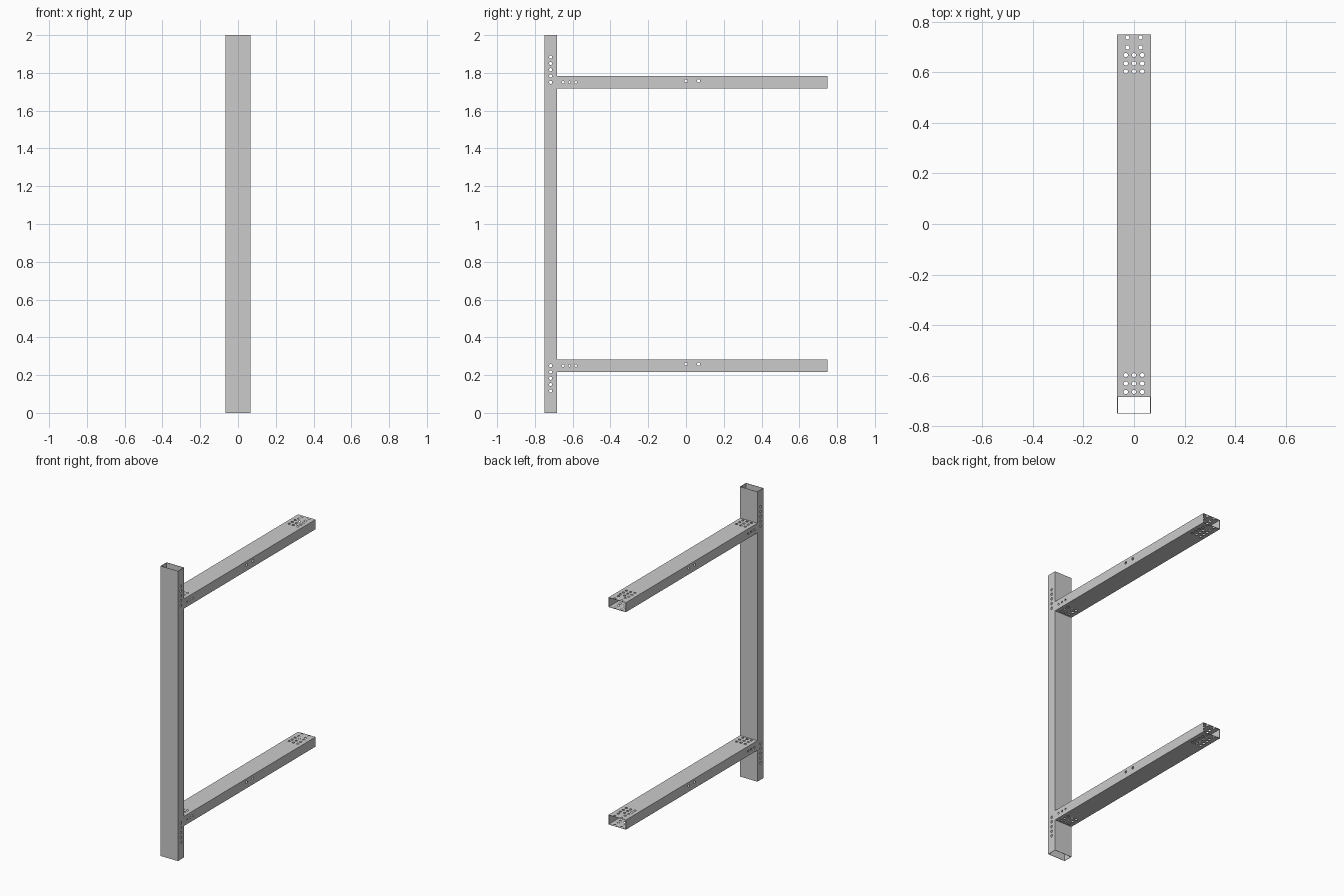
import bpy, bmesh
from mathutils import Matrix, Vector
from math import pi

if "Cube" in bpy.data.objects:
    bpy.data.objects.remove(bpy.data.objects["Cube"])

U = 2 / 60            # one module: tube is 4 x 2 modules
WALL = 0.0025
R_BIG, R_SMALL = 0.0085, 0.0065


def rect_tube(name, half_a, half_b, length):
    """Open rectangular tube along local z, starting at 0."""
    bm = bmesh.new()
    corners = [(-1, -1), (1, -1), (1, 1), (-1, 1)]
    rings = []
    for inset in (0, WALL):
        for z in (0, length):
            rings.append([bm.verts.new((sx * (half_a - inset), sy * (half_b - inset), z))
                          for sx, sy in corners])
    out0, out1, in0, in1 = rings
    for lo, hi in ((out0, out1), (in1, in0), (in0, out0), (out1, in1)):
        for i in range(4):
            j = (i + 1) % 4
            bm.faces.new((lo[i], lo[j], hi[j], hi[i]))
    bmesh.ops.recalc_face_normals(bm, faces=bm.faces)
    me = bpy.data.meshes.new(name)
    bm.to_mesh(me)
    bm.free()
    ob = bpy.data.objects.new(name, me)
    bpy.context.collection.objects.link(ob)
    return ob


def drill(ob, axis, holes):
    """Drill through-holes (position, radius) along world axis X or Z."""
    bm = bmesh.new()
    turn = Matrix.Rotation(pi / 2, 4, 'Y') if axis == 'X' else Matrix()
    for pos, r in holes:
        bmesh.ops.create_cone(bm, cap_ends=True, segments=16, radius1=r, radius2=r,
                              depth=0.2, matrix=Matrix.Translation(Vector(pos)) @ turn)
    me = bpy.data.meshes.new("hole_cutter")
    bm.to_mesh(me)
    bm.free()
    cutter = bpy.data.objects.new("hole_cutter", me)
    cutter.hide_render = True
    bpy.context.collection.objects.link(cutter)
    mod = ob.modifiers.new("holes", 'BOOLEAN')
    mod.operation, mod.solver, mod.object = 'DIFFERENCE', 'EXACT', cutter
    bpy.context.view_layer.objects.active = ob
    bpy.ops.object.modifier_apply(modifier=mod.name)
    bpy.data.objects.remove(cutter)


# Upright post with a row of bolt holes beside each arm
post_y = -0.75 + U
post = rect_tube("upright_post", 2 * U, U, 2.0)
post.data.transform(Matrix.Translation((0, post_y, 0)))
drill(post, 'X', [((0, post_y, z0 + s * i * U), R_BIG)
                  for z0, s in ((0.25, -1), (1.75, 1)) for i in range(5)])

# Two horizontal arms
start = -0.75 + 2 * U
for name, z in (("lower_arm", 0.25), ("upper_arm", 1.75)):
    arm = rect_tube(name, 2 * U, U, 0.75 - start)
    arm.data.transform(Matrix.Translation((0, start, z)) @ Matrix.Rotation(-pi / 2, 4, 'X'))
    # side holes: three by the post, two at mid length
    side = [((0, start + (i + 1) * U, z), R_SMALL) for i in range(3)]
    side += [((0, y, z + 0.008), R_BIG) for y in (0, 2 * U)]
    drill(arm, 'X', side)
    # vertical holes: 3 x 3 grid at both ends plus two pairs at the tip
    grid_y = [-0.665, -0.632, -0.599, 0.604, 0.636, 0.669]
    top = [((i * 0.0325, y, z), R_BIG) for y in grid_y for i in (-1, 0, 1)]
    top += [((s * 0.026, y, z), R_BIG) for y in (0.699, 0.739) for s in (-1, 1)]
    drill(arm, 'Z', top)
